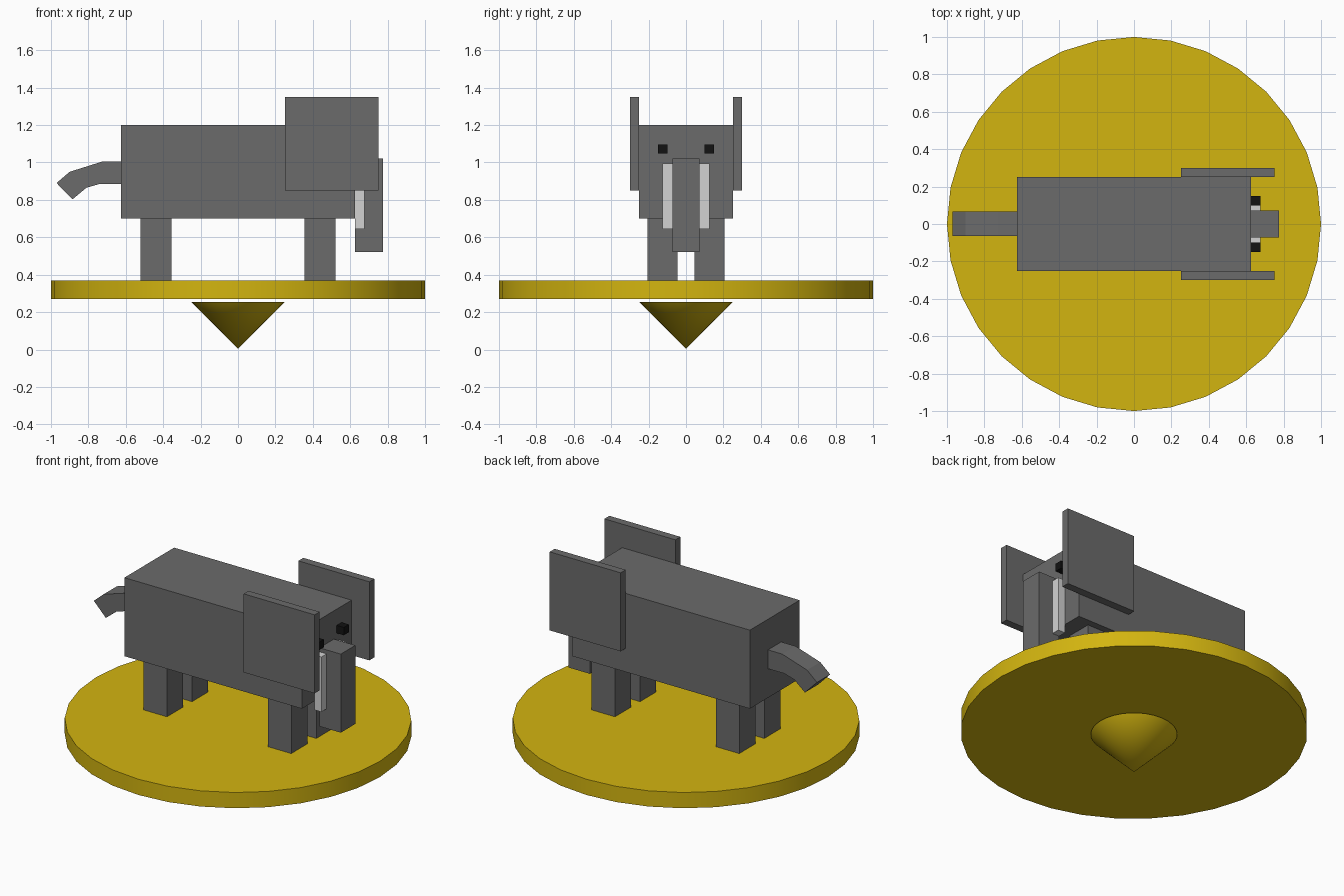
import bpy
import bmesh
from math import radians

if "Cube" in bpy.data.objects:
    bpy.data.objects.remove(bpy.data.objects["Cube"], do_unlink=True)


def material(name, rgb):
    mat = bpy.data.materials.new(name)
    mat.use_nodes = True
    color = (*rgb, 1)
    mat.diffuse_color = color
    mat.node_tree.nodes["Principled BSDF"].inputs["Base Color"].default_value = color
    return mat


gold = material("gold", (0.65, 0.46, 0.005))
grey = material("grey", (0.147, 0.147, 0.147))
ivory = material("pale ivory", (0.65, 0.65, 0.65))
black = material("black", (0.006, 0.006, 0.006))


def finish(name, bm, mat):
    bmesh.ops.recalc_face_normals(bm, faces=bm.faces)
    mesh = bpy.data.meshes.new(name)
    bm.to_mesh(mesh)
    bm.free()
    mesh.materials.append(mat)
    obj = bpy.data.objects.new(name, mesh)
    bpy.context.collection.objects.link(obj)
    return obj


def box(name, mat, xs, ys, zs):
    """Box spanning the given (min, max) ranges."""
    bm = bmesh.new()
    bmesh.ops.create_cube(bm, size=1)
    for v in bm.verts:
        v.co = [r[0] if c < 0 else r[1] for c, r in zip(v.co, (xs, ys, zs))]
    return finish(name, bm, mat)


def turned(name, mat, r_bottom, r_top, z0, z1):
    """Smooth-sided round part with sharp rims."""
    bpy.ops.mesh.primitive_cone_add(vertices=32, radius1=r_bottom, radius2=r_top,
                                    depth=z1 - z0, location=(0, 0, (z0 + z1) / 2))
    obj = bpy.context.object
    obj.name = name
    obj.data.materials.append(mat)
    bpy.ops.object.shade_smooth_by_angle(angle=radians(30))


# Base: round plate floating over a downward cone
turned("base_plate", gold, 1, 1, 0.27, 0.37)
turned("base_cone", gold, 0, 0.25, 0.005, 0.255)

# Body and trunk
box("body", grey, (-0.625, 0.625), (-0.25, 0.25), (0.7, 1.2))
box("trunk", grey, (0.625, 0.775), (-0.073, 0.073), (0.52, 1.02))

# Paired parts; the animal's head points along +x
for side, s in (("left", 1), ("right", -1)):
    def pair(name, mat, xs, near, far, zs):
        box(f"{side}_{name}", mat, xs, sorted((s * near, s * far)), zs)

    pair("front_leg", grey, (0.355, 0.52), 0.045, 0.207, (0.37, 0.7))
    pair("hind_leg", grey, (-0.52, -0.355), 0.045, 0.207, (0.37, 0.7))
    pair("ear", grey, (0.25, 0.75), 0.25, 0.3, (0.85, 1.35))
    pair("tusk", ivory, (0.625, 0.675), 0.073, 0.125, (0.645, 0.995))
    pair("eye", black, (0.625, 0.675), 0.1, 0.15, (1.047, 1.097))

# Tail: bent side profile extruded across the width
profile = [(-0.625, 1.005), (-0.725, 1.005), (-0.9, 0.95), (-0.97, 0.89),
           (-0.885, 0.803), (-0.81, 0.865), (-0.74, 0.885), (-0.625, 0.885)]
bm = bmesh.new()
face = bm.faces.new([bm.verts.new((x, -0.065, z)) for x, z in profile])
extruded = bmesh.ops.extrude_face_region(bm, geom=[face])["geom"]
bmesh.ops.translate(bm, vec=(0, 0.133, 0),
                    verts=[g for g in extruded if isinstance(g, bmesh.types.BMVert)])
finish("tail", bm, grey)
